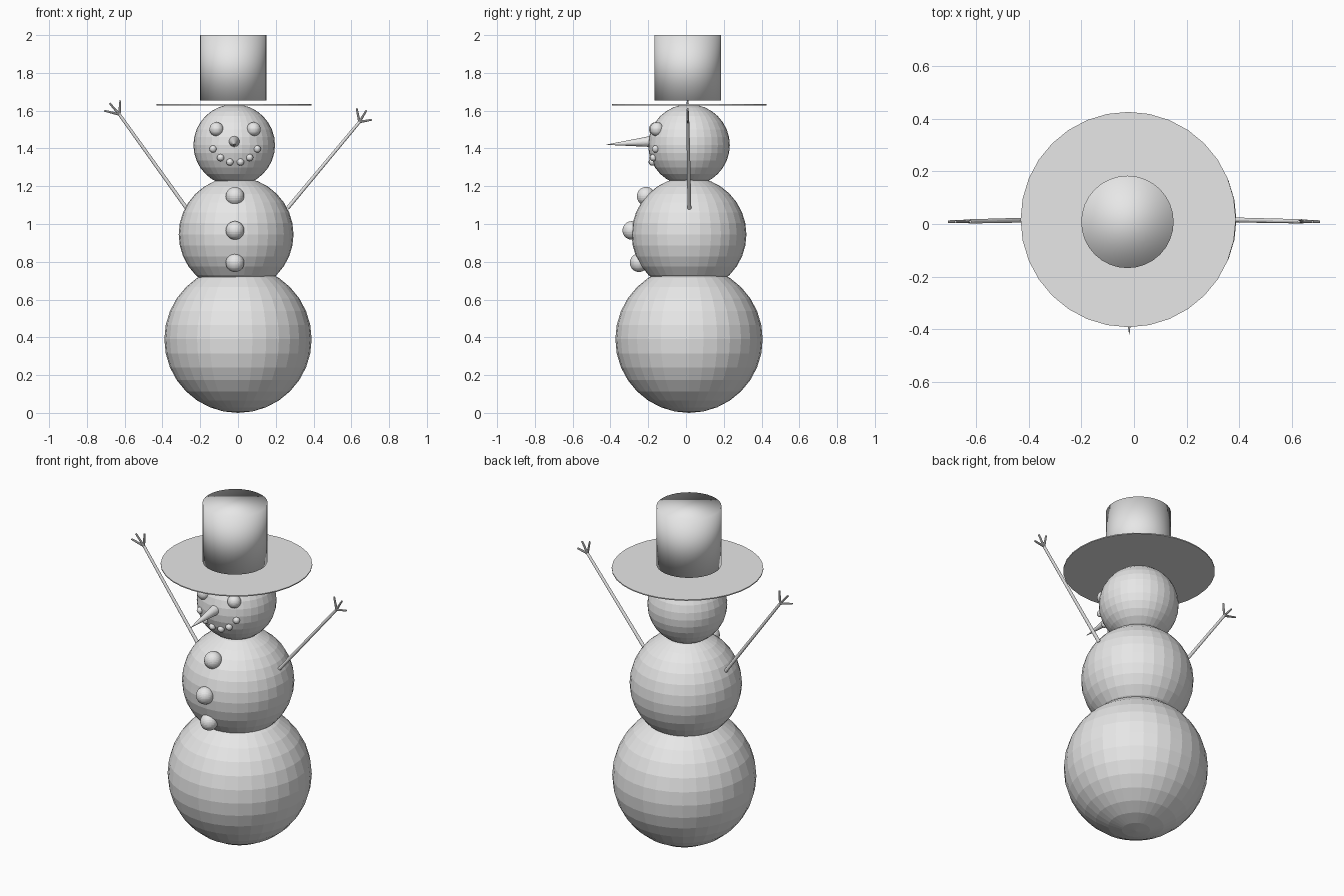
import bpy, math
from mathutils import Vector

if "Cube" in bpy.data.objects:
    bpy.data.objects.remove(bpy.data.objects["Cube"])

grey = bpy.data.materials.new("plain_grey")
grey.diffuse_color = (0.8, 0.8, 0.8, 1)
grey.use_nodes = True
grey.node_tree.nodes["Principled BSDF"].inputs["Base Color"].default_value = grey.diffuse_color


def finish(name, smooth=False):
    ob = bpy.context.object
    ob.name = name
    ob.data.materials.append(grey)
    if smooth:
        bpy.ops.object.shade_smooth()
    return ob


def ball(name, loc, r):
    bpy.ops.mesh.primitive_uv_sphere_add(segments=32, ring_count=16, radius=r, location=loc)
    return finish(name)


def stick(name, a, b, r1, r2, sides=12, smooth=False):
    """Tapered rod from a (radius r1) to b (radius r2)."""
    a, b = Vector(a), Vector(b)
    bpy.ops.mesh.primitive_cone_add(vertices=sides, radius1=r1, radius2=r2,
                                    depth=(b - a).length, location=(a + b) / 2)
    ob = finish(name, smooth)
    ob.rotation_mode = 'QUATERNION'
    ob.rotation_quaternion = (b - a).to_track_quat('Z', 'Y')
    return ob


def on_front(c, r, x, z):
    """Point on the front of a ball at the given x and z."""
    return (x, c[1] - math.sqrt(r * r - (x - c[0]) ** 2 - (z - c[2]) ** 2), z)


# Three snow balls
ball("lower_body", (0, 0.016, 0.39), 0.39)
chest, chest_r = (-0.01, 0.016, 0.945), 0.304
ball("middle_body", chest, chest_r)
head, head_r = (-0.02, 0.016, 1.418), 0.216
ball("head", head, head_r)

# Buttons
for z in (0.795, 0.966, 1.147):
    ball("button", on_front(chest, chest_r, -0.016, z), 0.049)

# Eyes
for x in (-0.114, 0.083):
    ball("eye", on_front(head, head_r, x, 1.502), 0.037)

# Mouth pebbles
for dx, z in ((0.028, 1.328), (0.077, 1.351), (0.117, 1.397)):
    for s in (-1, 1):
        ball("mouth_pebble", on_front(head, head_r, -0.015 + s * dx, z), 0.019)

# Nose
stick("nose", (-0.02, -0.17, 1.438), (-0.018, -0.42, 1.42), 0.031, 0.001, 32)

# Hat: thin flat brim and a softly shaded crown
stick("hat_brim", (-0.022, 0.017, 1.628), (-0.022, 0.017, 1.634), 0.41, 0.41, 32)
stick("hat_crown", (-0.025, 0.008, 1.653), (-0.025, 0.008, 2.0), 0.176, 0.176, 32, True)

# Arms with three twig fingers each
arms = {
    "left": ((-0.272, 1.083), (-0.628, 1.58),
             ((-0.708, 1.6), (-0.68, 1.64), (-0.623, 1.655))),
    "right": ((0.262, 1.083), (0.643, 1.54),
              ((0.628, 1.613), (0.68, 1.602), (0.708, 1.552))),
}
for side, (base, wrist, tips) in arms.items():
    w = (wrist[0], 0.01, wrist[1])
    stick(side + "_arm", (base[0], 0.018, base[1]), w, 0.01, 0.008)
    for tx, tz in tips:
        stick(side + "_finger", w, (tx, 0.009, tz), 0.007, 0.005, 8)
